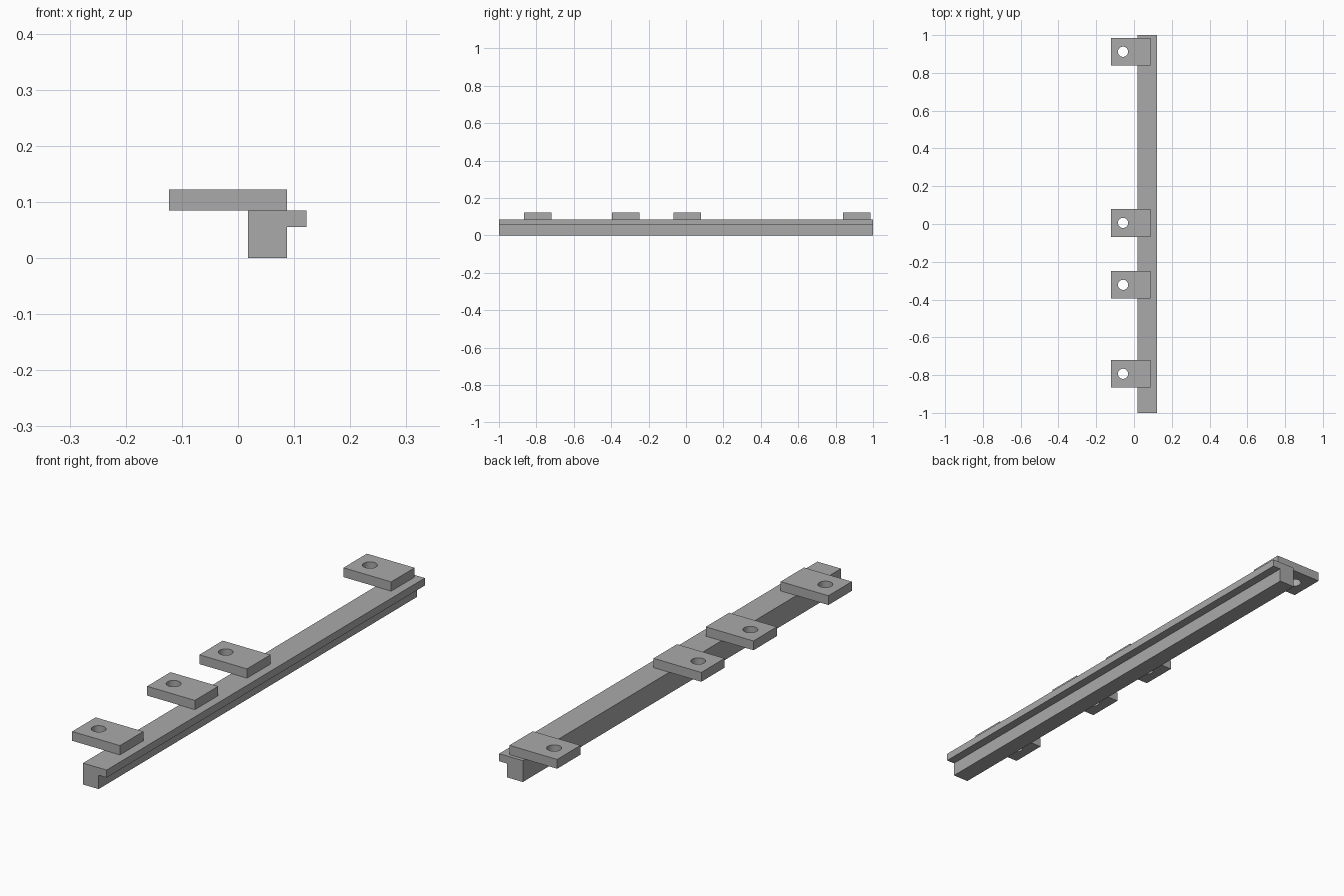
import bpy, bmesh, math

cube = bpy.data.objects.get("Cube")
if cube:
    bpy.data.objects.remove(cube, do_unlink=True)

grey = bpy.data.materials.new("plain grey")
grey.use_nodes = True
colour = (0.4, 0.4, 0.4, 1)
grey.diffuse_color = colour
grey.node_tree.nodes["Principled BSDF"].inputs["Base Color"].default_value = colour


def finish(name, bm):
    """Turn a bmesh into a named grey object."""
    bmesh.ops.recalc_face_normals(bm, faces=bm.faces)
    mesh = bpy.data.meshes.new(name)
    bm.to_mesh(mesh)
    bm.free()
    mesh.materials.append(grey)
    obj = bpy.data.objects.new(name, mesh)
    bpy.context.collection.objects.link(obj)
    return obj


def extrude(bm, faces, vector):
    new = bmesh.ops.extrude_face_region(bm, geom=faces)["geom"]
    verts = [v for v in new if isinstance(v, bmesh.types.BMVert)]
    bmesh.ops.translate(bm, verts=verts, vec=vector)


# Rail: stepped profile run along y
LEFT, STEP, LIP = 0.018, 0.087, 0.122
LIP_BASE, RAIL_TOP, TAB_TOP = 0.055, 0.085, 0.122
profile = [(LEFT, 0), (STEP, 0), (STEP, LIP_BASE), (LIP, LIP_BASE),
           (LIP, RAIL_TOP), (LEFT, RAIL_TOP)]
bm = bmesh.new()
face = bm.faces.new([bm.verts.new((x, -1, z)) for x, z in profile])
extrude(bm, [face], (0, 2, 0))
finish("rail", bm)

# Mounting tabs: plates with a round through hole
TAB_LEFT, HALF_WIDTH = -0.123, 0.0735
HOLE_X, HOLE_RADIUS, SIDES = -0.058, 0.027, 32


def mounting_tab(name, y):
    bm = bmesh.new()
    corners = [(TAB_LEFT, -HALF_WIDTH), (STEP, -HALF_WIDTH),
               (STEP, HALF_WIDTH), (TAB_LEFT, HALF_WIDTH)]
    angles = [math.tau * i / SIDES for i in range(SIDES)]
    circle = [(HOLE_X + HOLE_RADIUS * math.cos(a), HOLE_RADIUS * math.sin(a))
              for a in angles]
    edges = []
    for loop in (corners, circle):
        verts = [bm.verts.new((px, y + py, RAIL_TOP)) for px, py in loop]
        edges += [bm.edges.new((v, verts[i - 1])) for i, v in enumerate(verts)]
    bmesh.ops.triangle_fill(bm, edges=edges, use_beauty=True)
    extrude(bm, bm.faces[:], (0, 0, TAB_TOP - RAIL_TOP))
    obj = finish(name, bm)
    bpy.ops.object.select_all(action="DESELECT")
    obj.select_set(True)
    bpy.context.view_layer.objects.active = obj
    bpy.ops.object.shade_smooth_by_angle(angle=math.radians(30))


for number, y in enumerate((-0.793, -0.322, 0.006, 0.912), 1):
    mounting_tab(f"mounting_tab_{number}", y)
